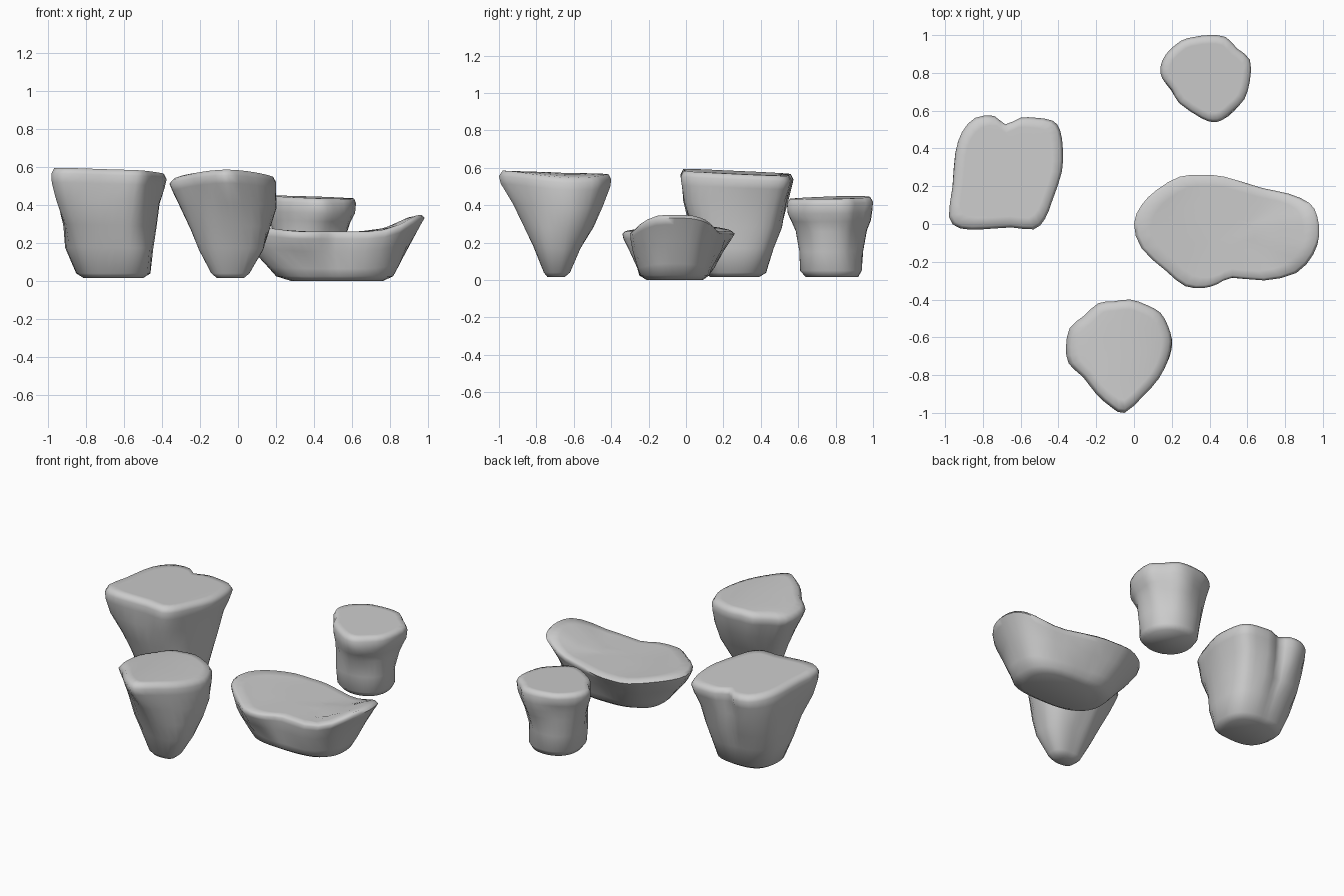
import bpy, bmesh
from math import hypot
from mathutils import Vector, noise

if "Cube" in bpy.data.objects:
    bpy.data.objects.remove(bpy.data.objects["Cube"])


def smooth_loop(pts, n=2):
    """Closed Catmull-Rom resampling of a rim outline."""
    out, c = [], len(pts)
    for i in range(c):
        a, b, d, e = (Vector(pts[(i + k) % c]) for k in (-1, 0, 1, 2))
        for s in range(n):
            t = s / n
            out.append(0.5 * (2 * b + (d - a) * t + (2 * a - 5 * b + 4 * d - e) * t * t
                              + (3 * b - a - 3 * d + e) * t ** 3))
    return out


def ramp(x, a, b):
    t = max(0, min(1, (x - a) / (b - a)))
    return t * t * (3 - 2 * t)


def rock(name, rim, levels, top, power=2.6, rough=0.02):
    """Loft through bounding boxes (t, x0, x1, y0, y1), from a rounded foot to the rim outline."""
    rim = smooth_loop(rim)
    lo = [min(p[i] for p in rim) for i in (0, 1)]
    hi = [max(p[i] for p in rim) for i in (0, 1)]
    bm = bmesh.new()
    rings = []
    for t, x0, x1, y0, y1 in levels:
        ring = []
        blend = min(1, max(0, (0.9 - t) * 1.4))
        for p in rim:
            u, v = (2 * (p[i] - lo[i]) / (hi[i] - lo[i]) - 1 for i in (0, 1))
            d = Vector((u, v)).normalized()
            r = hypot(u, v)
            r += blend * ((abs(d.x) ** power + abs(d.y) ** power) ** (-1 / power) - r)
            x = (x0 + x1) / 2 + r * d.x * (x1 - x0) / 2
            y = (y0 + y1) / 2 + r * d.y * (y1 - y0) / 2
            z = t * top(p[0], p[1]) if t > 0.12 else t * 0.5
            if 0.1 < t < 0.85:  # gentle hollows in the flanks
                k = rough * noise.noise(Vector((x, y, z)) * 6)
                x, y = x + d.x * k, y + d.y * k
            ring.append(bm.verts.new((x, y, z)))
        rings.append(ring)
    # inset rings across the top face
    cx, cy = (sum(v.co[i] for v in rings[-1]) / len(rim) for i in (0, 1))
    last = rings[-1]
    for s in (0.85, 0.6, 0.3):
        spots = [(cx + (v.co.x - cx) * s, cy + (v.co.y - cy) * s) for v in last]
        rings.append([bm.verts.new((x, y, top(x, y))) for x, y in spots])
    n = len(rim)
    for a, b in zip(rings, rings[1:]):
        for i in range(n):
            j = (i + 1) % n
            bm.faces.new((a[i], a[j], b[j], b[i]))
    bm.faces.new(rings[0])
    bm.faces.new(rings[-1])
    bmesh.ops.recalc_face_normals(bm, faces=bm.faces)
    me = bpy.data.meshes.new(name)
    bm.to_mesh(me)
    bm.free()
    ob = bpy.data.objects.new(name, me)
    bpy.context.collection.objects.link(ob)
    bpy.ops.object.select_all(action='DESELECT')
    ob.select_set(True)
    bpy.context.view_layer.objects.active = ob
    bpy.ops.object.shade_smooth_by_angle(angle=1.2)


# Left block with a notch in its back edge
rock("left_rock",
     [(-.98, .04), (-.92, -.02), (-.8, -.025), (-.65, -.015), (-.53, -.025), (-.47, .03),
      (-.43, .13), (-.38, .28), (-.375, .4), (-.39, .5), (-.43, .55), (-.52, .565), (-.6, .565),
      (-.68, .53), (-.74, .575), (-.84, .565), (-.91, .49), (-.945, .38), (-.96, .2)],
     [(.03, -.81, -.5, .13, .39), (.08, -.85, -.46, .1, .43), (.3, -.9, -.445, .06, .47),
      (.5, -.93, -.43, .02, .51), (.72, -.96, -.41, -.01, .55), (.87, -.98, -.385, -.025, .565),
      (.95, -.98, -.375, -.03, .575), (1, -.965, -.39, -.015, .56)],
     lambda x, y: .575 - .03 * (x + .68) - .04 * (y - .28))

# Front tapered stone
rock("front_rock",
     [(-.05, -1), (-.12, -.97), (-.2, -.9), (-.27, -.81), (-.345, -.74), (-.36, -.65), (-.34, -.55),
      (-.27, -.49), (-.19, -.42), (-.11, -.41), (-.02, -.4), (.07, -.43), (.14, -.47), (.18, -.54),
      (.2, -.62), (.18, -.72), (.13, -.82), (.05, -.91)],
     [(.03, -.11, .03, -.74, -.65), (.08, -.14, .06, -.76, -.62), (.3, -.2, .13, -.81, -.56),
      (.5, -.25, .17, -.87, -.5), (.7, -.3, .195, -.93, -.44), (.88, -.345, .2, -.99, -.405),
      (.95, -.36, .2, -1, -.4), (1, -.335, .185, -.98, -.415)],
     lambda x, y: .585 - .03 * (y + 1) - .4 * (x + .06) ** 2)


# Low boat-shaped slab with a raised right end
def boat_top(x, y):
    end = ramp(x, .7, .96) * (1 - .6 * ramp(abs(y + .06), .06, .3))
    return .26 + .088 * end + .03 * (1 - ramp(x, 0, .35))


rock("long_rock",
     [(0, 0), (.04, .1), (.12, .18), (.24, .25), (.36, .26), (.48, .25), (.68, .19), (.82, .16),
      (.93, .11), (.97, .04), (.98, -.06), (.95, -.16), (.86, -.26), (.69, -.3), (.52, -.285),
      (.44, -.32), (.37, -.34), (.27, -.33), (.17, -.25), (.04, -.13)],
     [(0, .28, .76, -.21, .09), (.05, .2, .815, -.25, .125), (.25, .15, .845, -.265, .145),
      (.6, .06, .905, -.305, .2), (.85, .01, .96, -.335, .245), (.95, 0, .98, -.34, .26),
      (1, .02, .965, -.325, .245)], boat_top, 2.8)

# Back stump with a wider cap
rock("back_rock",
     [(.42, .54), (.36, .56), (.24, .64), (.2, .71), (.15, .77), (.14, .83), (.17, .9), (.25, .97),
      (.32, .99), (.4, 1), (.49, .99), (.55, .93), (.62, .87), (.62, .76), (.59, .66), (.53, .6),
      (.47, .55)],
     [(.03, .24, .53, .64, .92), (.1, .215, .55, .61, .94), (.35, .21, .555, .605, .945),
      (.6, .19, .58, .59, .96), (.72, .17, .6, .57, .975), (.82, .15, .62, .55, .985),
      (.94, .14, .62, .54, 1), (1, .155, .61, .555, .985)],
     lambda x, y: .44 + .02 * (y - .77) - .03 * (x - .38), 2.2)
